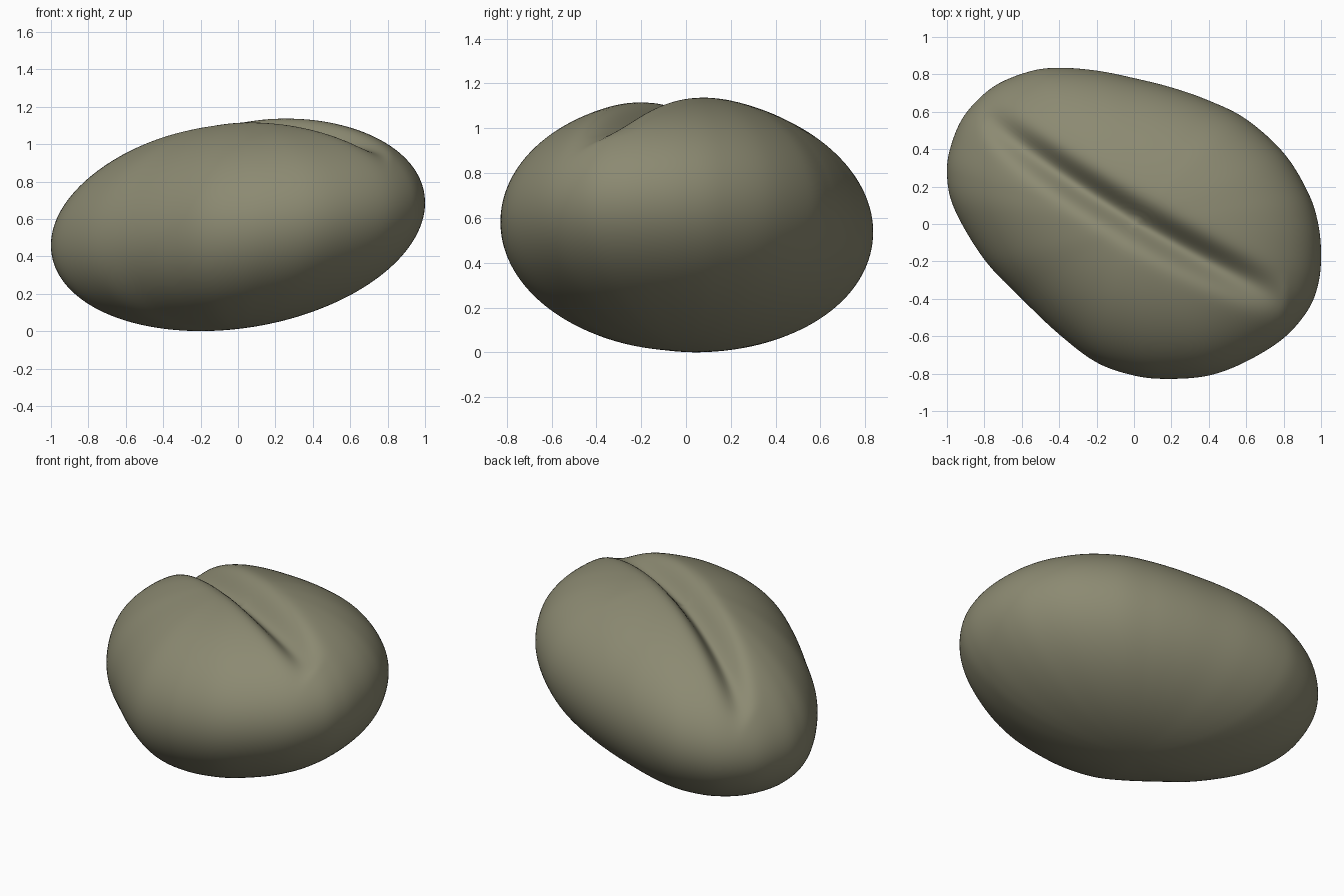
import bpy, bmesh, math
from mathutils import Vector

if "Cube" in bpy.data.objects:
    bpy.data.objects.remove(bpy.data.objects["Cube"])

# Plan outline of the widest section, counter-clockwise
OUTLINE = [(1, -.17), (.985, 0), (.93, .17), (.8, .38), (.6, .56), (.4, .66), (.2, .73), (0, .78),
           (-.2, .82), (-.4, .835), (-.56, .815), (-.75, .735), (-.9, .59), (-.975, .43), (-1, .27),
           (-.96, .08), (-.8, -.19), (-.6, -.4), (-.4, -.59), (-.2, -.74), (0, -.81), (.18, -.828),
           (.4, -.81), (.6, -.735), (.8, -.61), (.93, -.46), (.985, -.32)]
RINGS, STEPS = 90, 8


def smooth_loop(pts, steps):
    """Closed Catmull-Rom curve through the points."""
    p = [Vector(q) for q in pts]
    n, out = len(p), []
    for i in range(n):
        a, b, c, d = (p[(i + k) % n] for k in (-1, 0, 1, 2))
        for s in range(steps):
            t = s / steps
            out.append(.5 * (2 * b + (c - a) * t + (2 * a - 5 * b + 4 * c - d) * t * t
                             + (3 * b - a - 3 * c + d) * t ** 3))
    return out


def crease(x, y):
    """Depth of the long groove across the top."""
    line = .02 - .59 * x + .1 * x * x
    off = (y - line) * .86
    along = abs(x + .01) / .82
    fade = max(0, 1 - along ** 3)
    return .14 * fade * math.exp(-(off / .085) ** 2)


def place(x, y, s):
    z = .572 + .117 * x + .0135 * y + .56 * s
    if s > 0:
        z -= crease(x, y) * min(1, s * 2)
    return (x, y, z)


# Bean body: stacked rings closed by a fan at each pole
loop = smooth_loop(OUTLINE, STEPS)
n = len(loop)
bm = bmesh.new()
rings = []
for i in range(1, RINGS):
    phi = -math.pi / 2 + math.pi * i / RINGS
    c, s = math.cos(phi), math.sin(phi)
    rings.append([bm.verts.new(place(p.x * c, p.y * c, s)) for p in loop])
bottom = bm.verts.new(place(0, 0, -1))
top = bm.verts.new(place(0, 0, 1))
for j in range(n):
    k = (j + 1) % n
    for lo, hi in zip(rings, rings[1:]):
        bm.faces.new((lo[j], lo[k], hi[k], hi[j]))
    bm.faces.new((bottom, rings[0][k], rings[0][j]))
    bm.faces.new((top, rings[-1][j], rings[-1][k]))
for f in bm.faces:
    f.smooth = True

mesh = bpy.data.meshes.new("bean_body")
bm.to_mesh(mesh)
bm.free()
body = bpy.data.objects.new("bean_body", mesh)
bpy.context.collection.objects.link(body)

olive = bpy.data.materials.new("olive_grey")
olive.diffuse_color = (.262, .254, .168, 1)
olive.use_nodes = True
olive.node_tree.nodes["Principled BSDF"].inputs["Base Color"].default_value = olive.diffuse_color
mesh.materials.append(olive)
